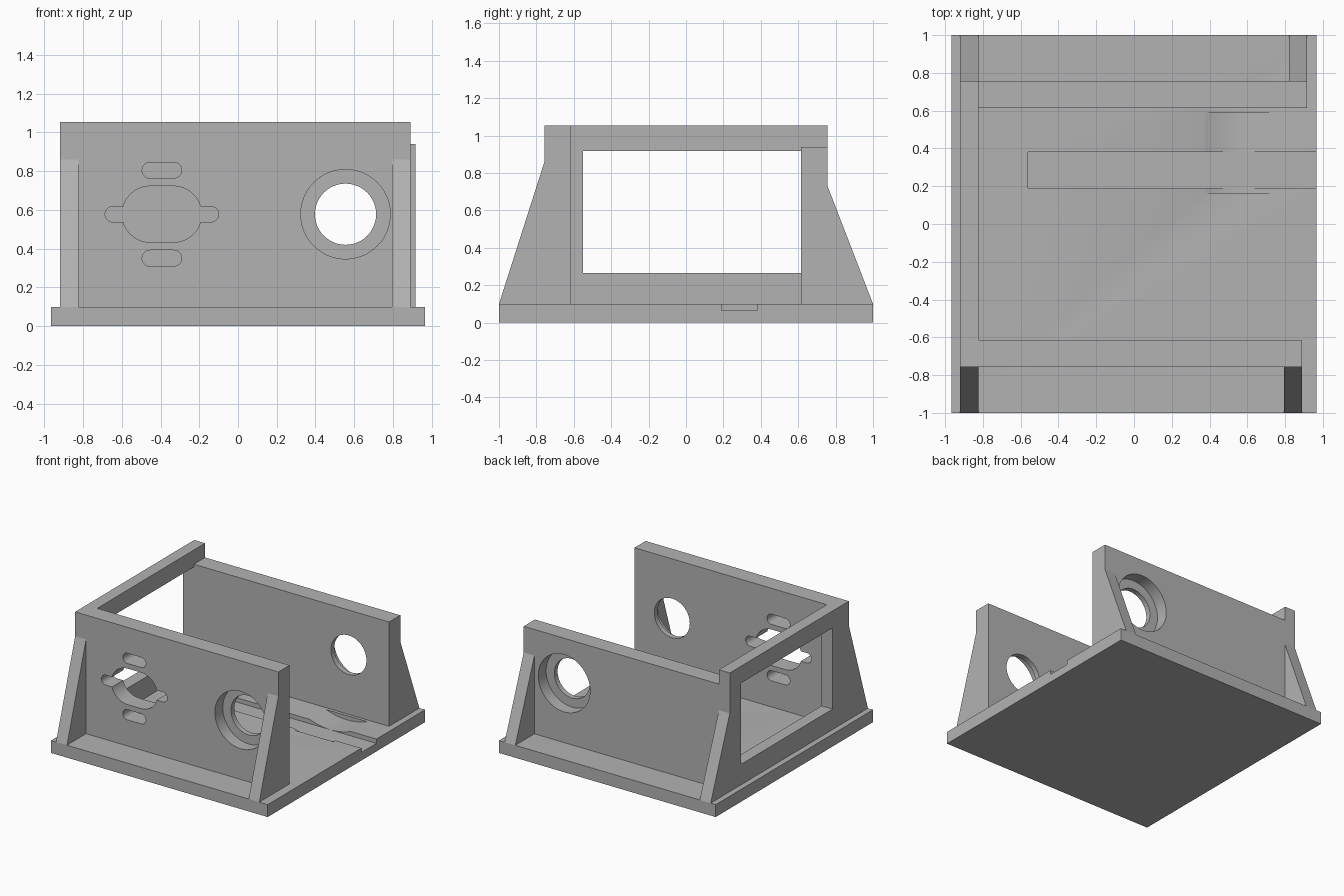
import bpy, bmesh, math
from mathutils import Vector

cube = bpy.data.objects.get("Cube")
if cube:
    bpy.data.objects.remove(cube, do_unlink=True)

grey = bpy.data.materials.new("plain_grey")
grey.use_nodes = True
colour = (0.45, 0.45, 0.45, 1)
grey.diffuse_color = colour
grey.node_tree.nodes["Principled BSDF"].inputs["Base Color"].default_value = colour


def prism(name, outline, axis, lo, hi):
    """Extrude an outline: (y, z) points along x, or (x, z) points along y."""
    bm = bmesh.new()
    place = (lambda p: (lo, *p)) if axis == "x" else (lambda p: (p[0], lo, p[1]))
    step = Vector((hi - lo, 0, 0)) if axis == "x" else Vector((0, hi - lo, 0))
    face = bm.faces.new([bm.verts.new(place(p)) for p in outline])
    ext = bmesh.ops.extrude_face_region(bm, geom=[face])
    verts = [v for v in ext["geom"] if isinstance(v, bmesh.types.BMVert)]
    bmesh.ops.translate(bm, vec=step, verts=verts)
    bmesh.ops.recalc_face_normals(bm, faces=bm.faces)
    mesh = bpy.data.meshes.new(name)
    bm.to_mesh(mesh)
    bm.free()
    mesh.materials.append(grey)
    obj = bpy.data.objects.new(name, mesh)
    bpy.context.collection.objects.link(obj)
    return obj


def rect(a0, a1, b0, b1):
    return [(a0, b0), (a1, b0), (a1, b1), (a0, b1)]


def stadium(cx, cz, half, r, n=24):
    """Round-ended slot outline; half == r gives a circle."""
    pts = []
    for side, start in ((1, -90), (-1, 90)):
        for i in range(n + 1):
            if half == r and i == n:
                continue
            t = math.radians(start + 180 * i / n)
            pts.append((cx + side * (half - r) + r * math.cos(t), cz + r * math.sin(t)))
    return pts


def cut(obj, cutter):
    mod = obj.modifiers.new("cut", "BOOLEAN")
    mod.operation, mod.solver, mod.object = "DIFFERENCE", "EXACT", cutter
    bpy.ops.object.select_all(action="DESELECT")
    bpy.context.view_layer.objects.active = obj
    obj.select_set(True)
    bpy.ops.object.modifier_apply(modifier=mod.name)
    bpy.data.objects.remove(cutter, do_unlink=True)


FLOOR, TOP, BACK_TOP = 0.1, 1.055, 0.94
OUT, INN = 0.757, 0.615             # outer and inner y of the end walls
HOLE_X, HOLE_Z = 0.555, 0.578
SOCKET_X = -0.393

# Base plate with a cable groove and a shallow curved cradle
base = prism("base_plate", rect(-0.965, 0.965, 0, FLOOR), "y", -1, 1)
cut(base, prism("groove_cutter", rect(-0.56, 1.1, 0.065, 0.2), "y", 0.19, 0.382))
cut(base, prism("cradle_cutter", stadium(HOLE_X, HOLE_Z, 0.512, 0.512, 64), "y", 0.165, 0.59))

# Side wall, with its sloped buttresses, framing a window
side = prism("side_wall", [(-1, FLOOR), (1, FLOOR), (OUT, 0.73), (OUT, TOP),
                           (-OUT, TOP), (-OUT, 0.86)], "x", -0.92, -0.823)
cut(side, prism("window_cutter", rect(-0.55, INN, 0.265, 0.918), "x", -1.1, -0.7))

# Front and back walls
front = prism("front_wall", rect(-0.823, 0.89, FLOOR, TOP), "y", -OUT, -INN)
back = prism("back_wall", rect(-0.823, 0.915, FLOOR, BACK_TOP), "y", INN, OUT)

# Stepped round hole in each wall, with the wide bore on the outside
for wall, s in ((front, -1), (back, 1)):
    cut(wall, prism("hole_cutter", stadium(HOLE_X, HOLE_Z, 0.158, 0.158), "y", s * 0.5, s * 0.9))
    cut(wall, prism("bore_cutter", stadium(HOLE_X, HOLE_Z, 0.231, 0.231), "y",
                    s * (OUT - 0.1), s * 0.9))

# Socket opening with side tabs and two slots
for dz, half, r in ((0, 0.205, 0.145), (0, 0.293, 0.04), (0.227, 0.102, 0.041), (-0.227, 0.102, 0.041)):
    cut(front, prism("socket_cutter", stadium(SOCKET_X, HOLE_Z + dz, half, r), "y", -0.9, -0.5))

# Buttresses on the open side
prism("front_buttress", [(-1, FLOOR), (-OUT, FLOOR), (-OUT, 0.86)], "x", 0.795, 0.89)
prism("back_buttress", [(1, FLOOR), (OUT, FLOOR), (OUT, 0.73)], "x", 0.82, 0.915)

# Smooth the bores, keep edges sharp
bpy.ops.object.select_all(action="DESELECT")
for obj in (base, front, back):
    obj.select_set(True)
bpy.context.view_layer.objects.active = base
bpy.ops.object.shade_smooth_by_angle(angle=math.radians(30))
